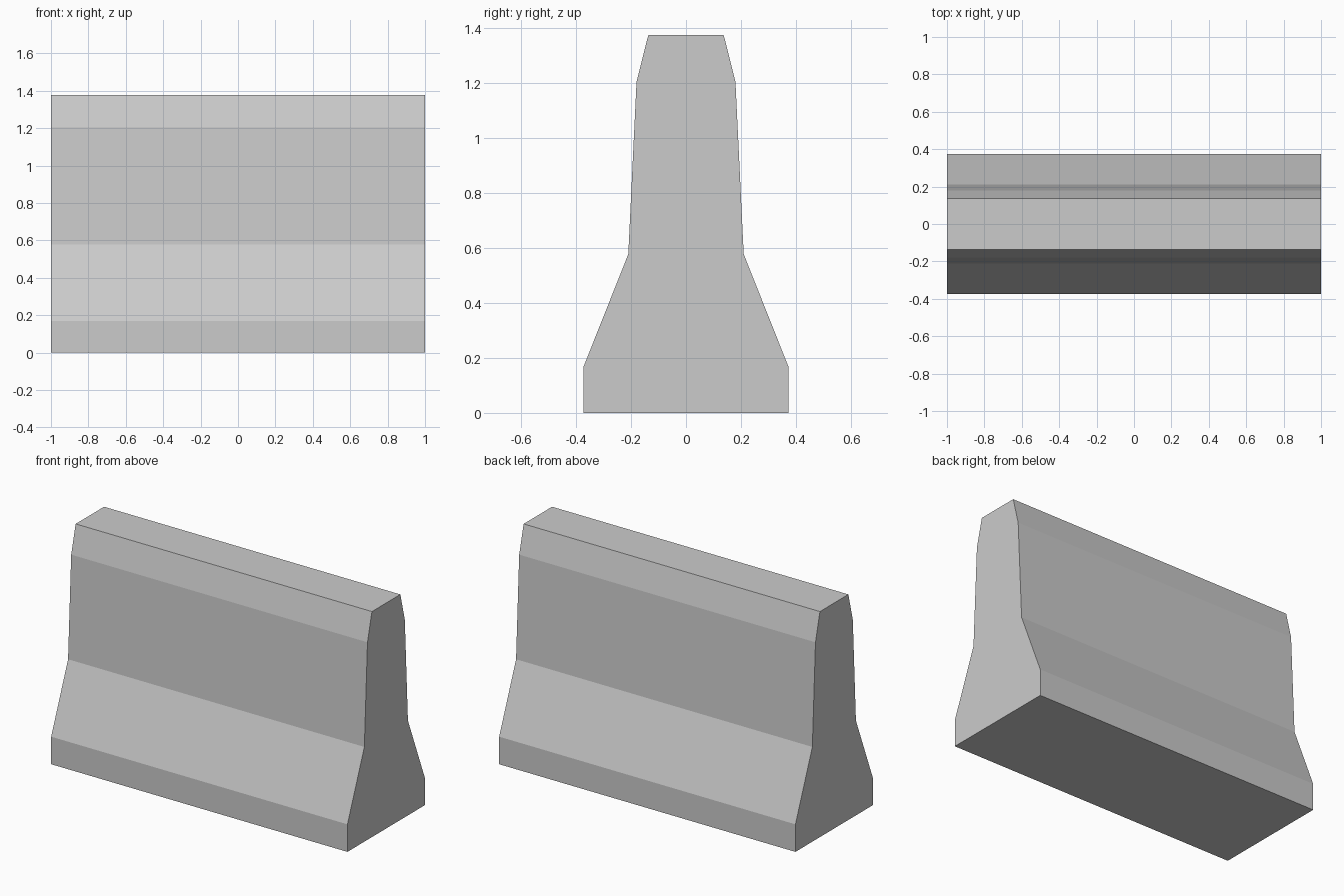
import bpy
import bmesh

cube = bpy.data.objects.get("Cube")
if cube:
    bpy.data.objects.remove(cube, do_unlink=True)

# Concrete material
concrete = bpy.data.materials.new("concrete grey")
concrete.use_nodes = True
colour = (0.6, 0.6, 0.6, 1.0)
concrete.diffuse_color = colour
concrete.node_tree.nodes["Principled BSDF"].inputs["Base Color"].default_value = colour

# Half profile (half depth, height), mirrored into a closed outline
half = [(0.373, 0), (0.373, 0.168), (0.21, 0.578), (0.18, 1.205), (0.137, 1.376)]
outline = half + [(-y, z) for y, z in reversed(half)]

# Extrude the outline along the barrier's length
bm = bmesh.new()
end = bm.faces.new([bm.verts.new((-1, y, z)) for y, z in outline])
swept = bmesh.ops.extrude_face_region(bm, geom=[end])["geom"]
bmesh.ops.translate(bm, vec=(2, 0, 0),
                    verts=[v for v in swept if isinstance(v, bmesh.types.BMVert)])
bmesh.ops.recalc_face_normals(bm, faces=bm.faces)

mesh = bpy.data.meshes.new("road_barrier")
bm.to_mesh(mesh)
bm.free()
mesh.materials.append(concrete)
barrier = bpy.data.objects.new("road_barrier", mesh)
bpy.context.collection.objects.link(barrier)
